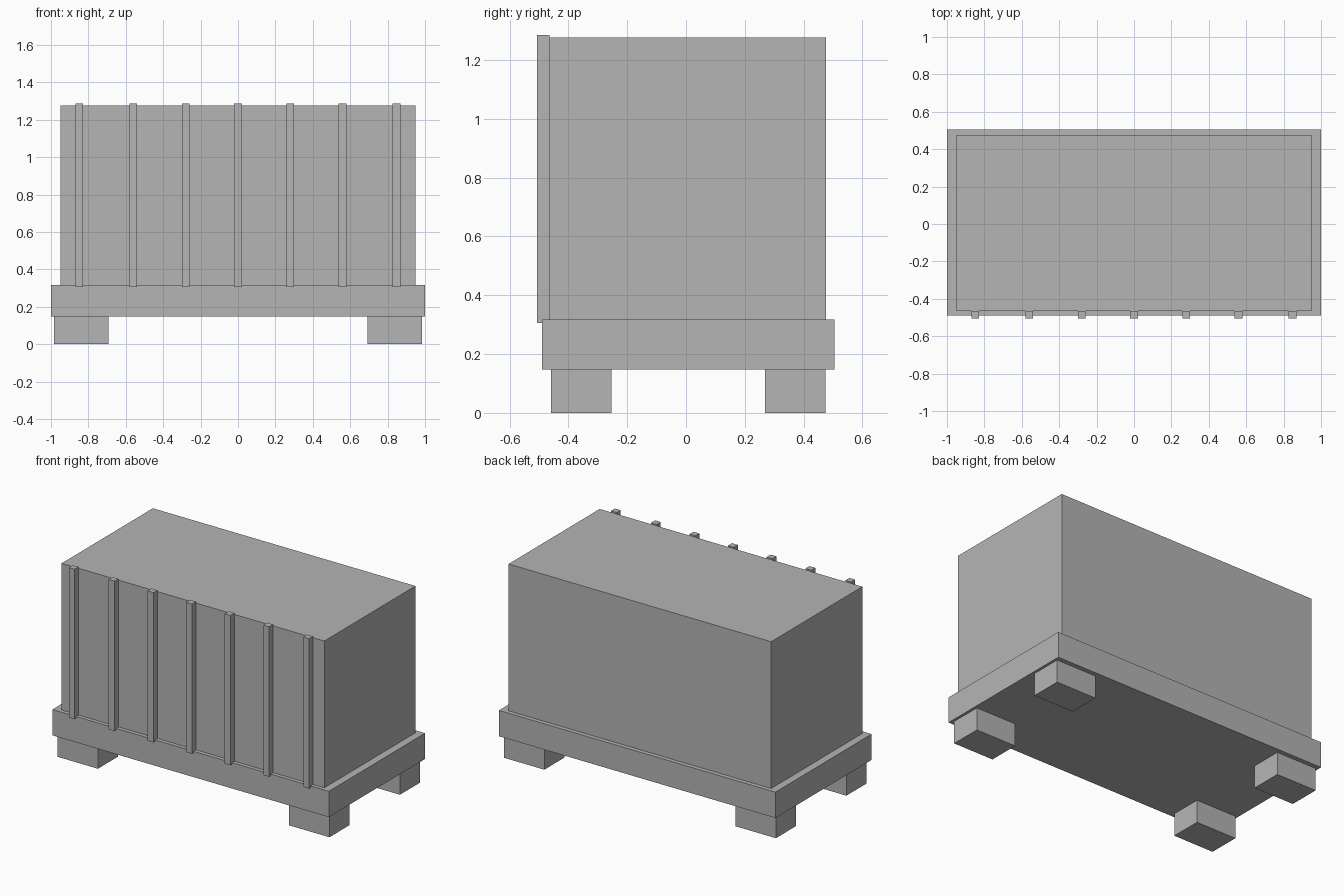
import bpy

if "Cube" in bpy.data.objects:
    bpy.data.objects.remove(bpy.data.objects["Cube"])

grey = bpy.data.materials.new("plain grey")
grey.diffuse_color = (0.46, 0.46, 0.46, 1.0)
grey.use_nodes = True
grey.node_tree.nodes["Principled BSDF"].inputs["Base Color"].default_value = grey.diffuse_color


def box(name, x, y, z):
    """Box from (min, max) ranges on each axis."""
    ranges = (x, y, z)
    centre = [(a + b) / 2 for a, b in ranges]
    bpy.ops.mesh.primitive_cube_add(size=1, location=centre)
    ob = bpy.context.object
    ob.name = name
    ob.scale = [b - a for a, b in ranges]
    bpy.ops.object.transform_apply(location=False, rotation=False, scale=True)
    ob.data.materials.append(grey)
    return ob


# Wide base slab and the tall body standing on it
box("base_slab", (-1.0, 1.0), (-0.49, 0.505), (0.148, 0.317))
box("body", (-0.95, 0.95), (-0.465, 0.477), (0.317, 1.277))

# Four corner feet
for side, x in (("left", (-0.983, -0.692)), ("right", (0.692, 0.983))):
    for end, y in (("front", (-0.459, -0.253)), ("back", (0.269, 0.475))):
        box(f"foot_{end}_{side}", x, y, (0.0, 0.148))

# Vertical ribs on the front, slightly proud of the base and the top
for i, cx in enumerate((-0.849, -0.56, -0.279, 0.0, 0.279, 0.558, 0.848)):
    box(f"front_rib_{i + 1}", (cx - 0.021, cx + 0.021), (-0.506, -0.465), (0.306, 1.286))
